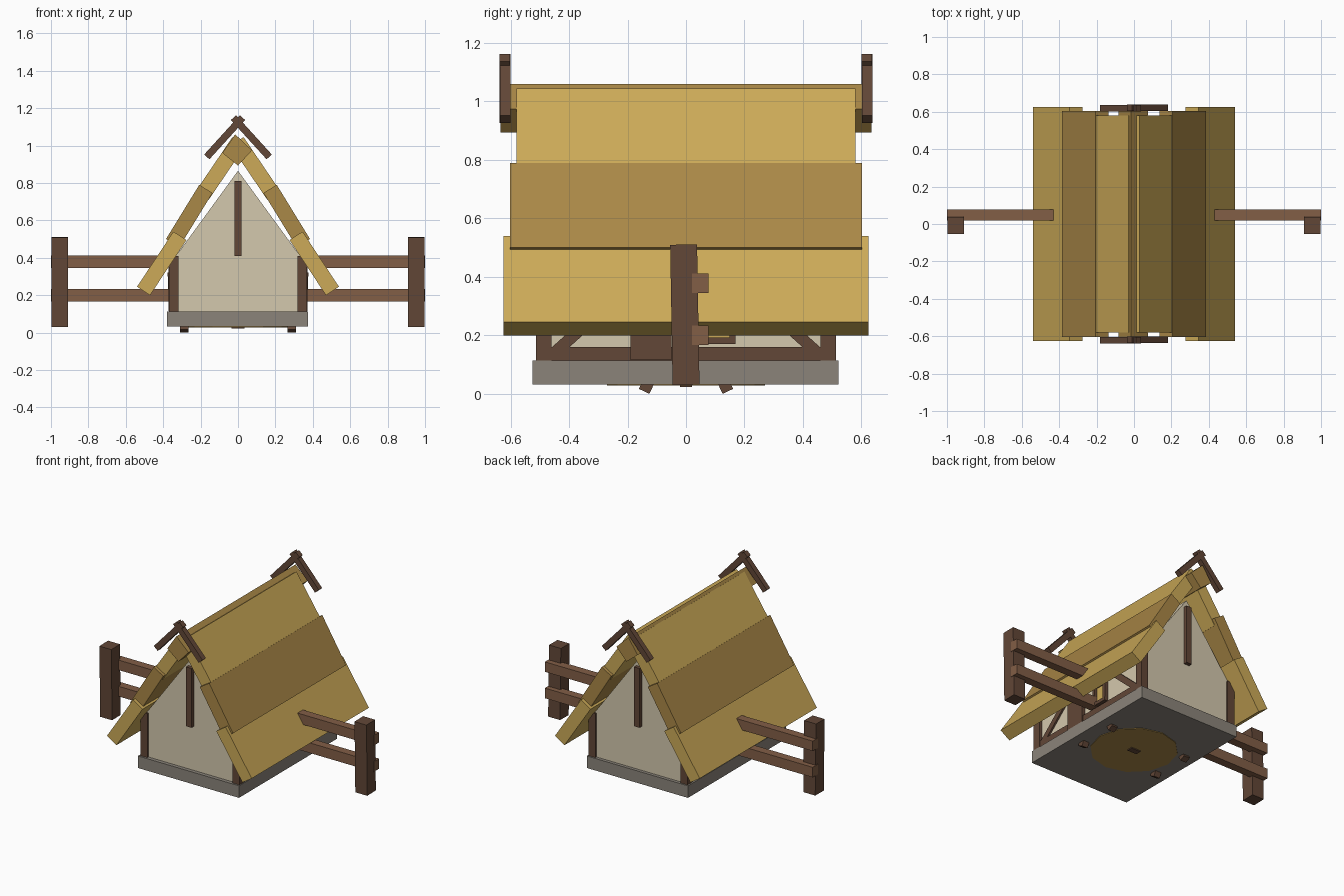
import bpy, math
from mathutils import Vector

if "Cube" in bpy.data.objects:
    bpy.data.objects.remove(bpy.data.objects["Cube"])


def material(name, rgb):
    m = bpy.data.materials.new(name)
    lin = [((c / 255 + 0.055) / 1.055) ** 2.4 for c in rgb]
    m.diffuse_color = (*lin, 1)
    m.use_nodes = True
    m.node_tree.nodes["Principled BSDF"].inputs["Base Color"].default_value = m.diffuse_color
    return m


STRAW = material("light straw", (204, 170, 88))
DARK_STRAW = material("dark straw", (170, 136, 71))
DARK_WOOD = material("dark wood", (98, 71, 55))
WOOD = material("fence wood", (130, 94, 70))
PLASTER = material("plaster", (212, 200, 173))
STONE = material("stone", (139, 132, 122))


def prism(name, outline, y0, y1, mat):
    """Extrude an x-z outline from y0 to y1."""
    n = len(outline)
    verts = [(x, y, z) for y in (y0, y1) for x, z in outline]
    faces = [tuple(range(n)), tuple(range(2 * n - 1, n - 1, -1))]
    faces += [(i, i + n, (i + 1) % n + n, (i + 1) % n) for i in range(n)]
    # Reverse when the outline runs clockwise so that faces point outwards
    area = sum(outline[i][0] * outline[(i + 1) % n][1]
               - outline[(i + 1) % n][0] * outline[i][1] for i in range(n))
    if area < 0:
        faces = [f[::-1] for f in faces]
    mesh = bpy.data.meshes.new(name)
    mesh.from_pydata(verts, [], faces)
    mesh.materials.append(mat)
    ob = bpy.data.objects.new(name, mesh)
    bpy.context.collection.objects.link(ob)
    return ob


def box(name, x, y, z, mat, rot=(0, 0, 0)):
    """Box from three (min, max) ranges, turned about its centre."""
    c = [(a + b) / 2 for a, b in (x, y, z)]
    bpy.ops.mesh.primitive_cube_add(size=1, location=c, rotation=rot)
    ob = bpy.context.object
    ob.name = name
    ob.scale = [b - a for a, b in (x, y, z)]
    ob.data.materials.append(mat)
    return ob


def slab(name, top, bottom, thick, y, mat):
    """Plank running down a slope, given its outer edge in x-z."""
    t, b = Vector(top), Vector(bottom)
    d = (b - t).normalized()
    n = Vector((-d.y, d.x)) * thick
    if n.y > 0:
        n = -n
    return prism(name, [t, b, b + n, t + n], -y, y, mat)


# Stone base and plastered house body
box("stone_base", (-0.38, 0.375), (-0.525, 0.522), (0.032, 0.113), STONE)
prism("plaster_walls", [(-0.35, 0.11), (0.35, 0.11), (0.35, 0.385),
                        (0, 0.865), (-0.35, 0.385)], -0.5, 0.5, PLASTER)

# Thatched roof layers on both slopes
for s, side in ((-1, "left"), (1, "right")):
    slab("roof_lower_" + side, (s * 0.345, 0.54), (s * 0.54, 0.245), 0.083, 0.625, STRAW)
    slab("roof_middle_" + side, (s * 0.207, 0.79), (s * 0.385, 0.5), 0.083, 0.603, DARK_STRAW)
    slab("roof_upper_" + side, (s * 0.03, 1.045), (s * 0.225, 0.757), 0.083, 0.58, STRAW)

# Ridge cap
prism("ridge_cap", [(-0.083, 0.96), (0, 0.893), (0.075, 0.974), (-0.015, 1.06)],
      -0.635, 0.635, DARK_STRAW)

for e, end in ((-1, "front"), (1, "back")):
    # Crossed finial boards
    ys = sorted((e * 0.602, e * 0.638))
    for s, side in ((-1, "left"), (1, "right")):
        off = 0.001 * s
        slab(f"finial_{end}_{side}", (-s * 0.01, 1.162), (s * 0.181, 0.952), 0.038, 0.018,
             DARK_WOOD).location.y = sum(ys) / 2 + off
    # Gable strut
    box("gable_strut_" + end, (-0.02, 0.02), sorted((e * 0.48, e * 0.525)),
        (0.41, 0.81), DARK_WOOD)

for s, side in ((-1, "left"), (1, "right")):
    def face(a, b):
        return sorted((s * a, s * b))

    # Corner posts, braces and sill of the timber frame
    for e, end in ((-1, "front"), (1, "back")):
        box(f"corner_post_{side}_{end}", face(0.318, 0.37), sorted((e * 0.46, e * 0.513)),
            (0.113, 0.41), DARK_WOOD)
        box(f"brace_{side}_{end}", face(0.34, 0.362), sorted((e * 0.20, e * 0.50)),
            (0.21, 0.25), DARK_WOOD, (-e * math.radians(42), 0, 0))
    box("sill_" + side, face(0.33, 0.366), (-0.51, 0.51), (0.113, 0.16), DARK_WOOD)
    box("eave_beam_" + side, face(0.33, 0.364), (-0.51, 0.51), (0.355, 0.395), DARK_WOOD)

    # Door and small framed window
    box("door_" + side, face(0.34, 0.372), (-0.19, -0.05), (0.115, 0.36), DARK_WOOD)
    box("window_pane_" + side, face(0.345, 0.355), (0.06, 0.16), (0.18, 0.31), STRAW)
    for z in (0.17, 0.30):
        box("window_rail_" + side, face(0.34, 0.378), (0.05, 0.17), (z, z + 0.022), DARK_WOOD)
    for y in (0.05, 0.148):
        box("window_stile_" + side, face(0.34, 0.375), (y, y + 0.022), (0.18, 0.31), DARK_WOOD)

    # Fence rails and post
    box("fence_post_" + side, face(0.908, 0.997), (-0.05, 0.042), (0.03, 0.51), DARK_WOOD,
        (math.radians(1), 0, 0))
    box("fence_rail_low_" + side, face(0.36, 1.0), (0.02, 0.077), (0.166, 0.234), WOOD)
    box("fence_rail_high_" + side, face(0.43, 1.0), (0.02, 0.077), (0.344, 0.411), WOOD)

    # Pegs under the base
    for e in (-1, 1):
        box("peg_" + side, face(0.265, 0.31), sorted((e * 0.115, e * 0.155)),
            (0.006, 0.045), DARK_WOOD, (e * math.radians(25), 0, 0))

# Straw disc and central peg under the base
bpy.ops.mesh.primitive_cylinder_add(vertices=12, radius=0.27, depth=0.03, location=(0, 0, 0.043))
disc = bpy.context.object
disc.name = "straw_disc"
disc.data.materials.append(DARK_STRAW)
box("centre_peg", (-0.035, 0.035), (-0.02, 0.02), (0.022, 0.05), DARK_WOOD)
